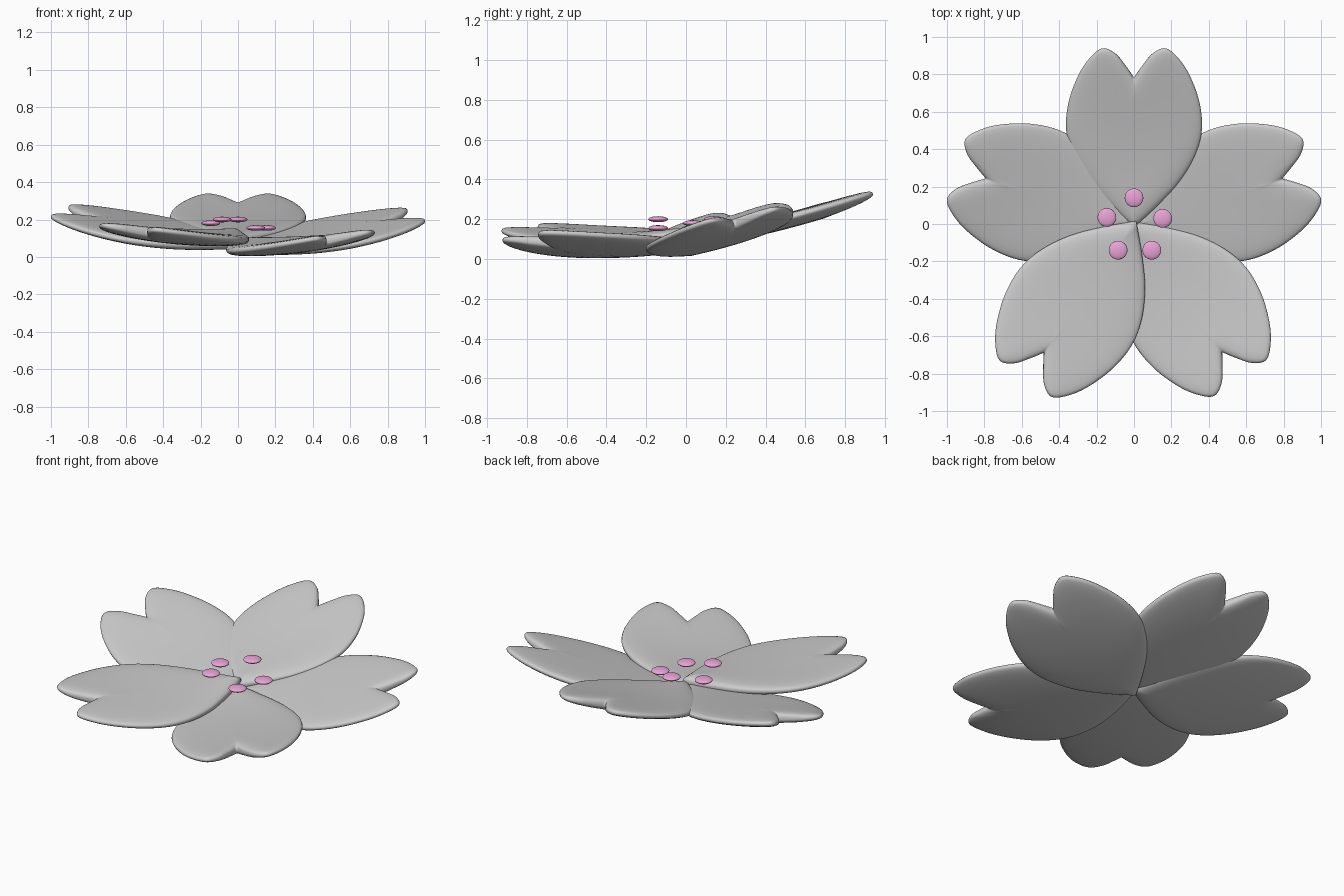
import bpy, bmesh, math
from mathutils import Vector

if "Cube" in bpy.data.objects:
    bpy.data.objects.remove(bpy.data.objects["Cube"])

# Right half of the petal outline (u across, d along), base to notch
HALF = [(0, -.02), (.12, .1), (.24, .24), (.325, .39), (.363, .54), (.35, .70),
        (.30, .85), (.24, .95), (.17, 1.01), (.10, .98), (.045, .91), (0, .84)]
STEPS, RINGS, THICK = 5, 12, .039


def smooth_half():
    """Catmull-Rom curve through the outline, as (u, d, fraction)."""
    p = [Vector(q) for q in HALF]
    p = [p[0] * 2 - p[1]] + p + [p[-1] * 2 - p[-2]]
    out = []
    n = len(HALF) - 1
    for i in range(n):
        a, b, c, e = p[i:i + 4]
        for k in range(STEPS):
            t = k / STEPS
            q = .5 * (2 * b + (c - a) * t + (2 * a - 5 * b + 4 * c - e) * t * t
                      + (3 * b - a - 3 * c + e) * t ** 3)
            out.append((q.x, q.y, (i + t) / n))
    out.append((0, HALF[-1][1], 1))
    return out


def petal(name, angle, length, base, ax, ay, curl):
    half = smooth_half()
    loop = half + [(-u, d, f) for u, d, f in reversed(half[1:-1])]
    a = math.radians(angle)
    fx, fy = math.cos(a), math.sin(a)
    bm = bmesh.new()
    rows = []
    # Rings run from the top spine, over the rounded rim, to the bottom spine
    for j in range(2 * RINGS + 1):
        th = math.pi * j / (2 * RINGS)
        s = math.sin(th)
        c = math.cos(th)
        h = math.copysign(abs(c) ** .7, c) * THICK if abs(c) > 1e-6 else 0
        row = []
        for u, d, f in loop:
            uu = u * s
            dd = ((.08 + .64 * f) * (1 - s) + d * s) * length
            x, y = fx * dd + fy * uu, fy * dd - fx * uu
            z = base + ax * x + ay * y + curl * dd * dd + .1 * uu * uu
            slope = 2 * curl * dd
            nrm = Vector((-ax - slope * fx, -ay - slope * fy, 1)).normalized()
            row.append(bm.verts.new(Vector((x, y, z)) + nrm * h))
        rows.append(row)
    n = len(loop)
    for r0, r1 in zip(rows, rows[1:]):
        for i in range(n):
            k = (i + 1) % n
            bm.faces.new((r0[i], r1[i], r1[k], r0[k]))
    bmesh.ops.remove_doubles(bm, verts=bm.verts, dist=.0005)
    bmesh.ops.recalc_face_normals(bm, faces=bm.faces)
    for f in bm.faces:
        f.smooth = True
    me = bpy.data.meshes.new(name)
    bm.to_mesh(me)
    bm.free()
    ob = bpy.data.objects.new(name, me)
    bpy.context.collection.objects.link(ob)


# Five petals: angle, length, base height, tilt in x and y, upward curl
petal("back_petal", 90, .93, .09, 0, .14, .12)
petal("right_petal", 17, .985, .05, 0, .18, .12)
petal("left_petal", 163, .985, .075, 0, .165, .12)
petal("front_left_petal", 235, 1.0, .12, 0, .12, .13)
petal("front_right_petal", 304.5, .99, .075, .02, .15, .15)

# Pink stamen tips
pink = bpy.data.materials.new("pink")
pink.diffuse_color = (.83, .37, .68, 1)
pink.use_nodes = True
pink.node_tree.nodes["Principled BSDF"].inputs["Base Color"].default_value = pink.diffuse_color
for i, p in enumerate([(0, .14, .2), (-.145, .035, .18), (.153, .03, .155),
                       (-.085, -.14, .2), (.095, -.14, .155)]):
    bpy.ops.mesh.primitive_uv_sphere_add(segments=32, ring_count=16, radius=.05, location=p)
    ob = bpy.context.object
    ob.name = f"stamen_{i + 1}"
    ob.scale = (1, 1, .3)
    ob.data.materials.append(pink)
    bpy.ops.object.shade_smooth()
